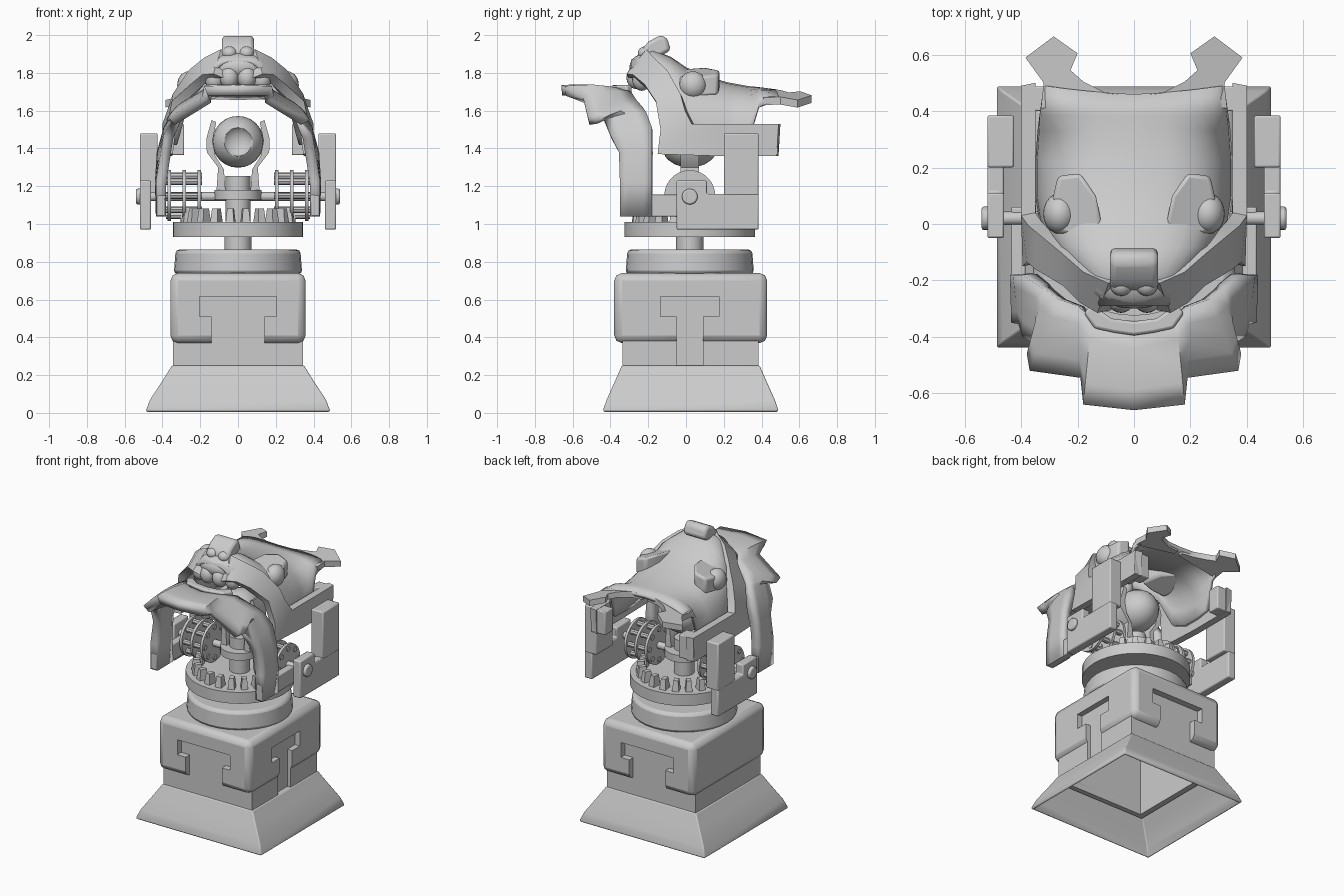
import bpy, bmesh, math
from mathutils import Vector, Matrix

if "Cube" in bpy.data.objects:
    bpy.data.objects.remove(bpy.data.objects["Cube"])

grey = bpy.data.materials.new("stone grey")
grey.diffuse_color = (0.6, 0.6, 0.6, 1)
grey.use_nodes = True
grey.node_tree.nodes["Principled BSDF"].inputs["Base Color"].default_value = grey.diffuse_color
CY = 0.02  # y of the turning axis


def finish(name, bm, smooth=35, bevel=0, solid=0, offset=-1, mirror=False):
    bmesh.ops.recalc_face_normals(bm, faces=bm.faces)
    me = bpy.data.meshes.new(name)
    bm.to_mesh(me)
    bm.free()
    me.materials.append(grey)
    ob = bpy.data.objects.new(name, me)
    bpy.context.collection.objects.link(ob)
    if mirror:
        m = ob.modifiers.new("mirror", 'MIRROR')
        m.use_clip = True
        m.merge_threshold = 0.002
    if solid:
        m = ob.modifiers.new("thickness", 'SOLIDIFY')
        m.thickness, m.offset = solid, offset
    if bevel:
        m = ob.modifiers.new("bevel", 'BEVEL')
        m.width, m.segments = bevel, 2
    bpy.ops.object.select_all(action='DESELECT')
    ob.select_set(True)
    bpy.context.view_layer.objects.active = ob
    if smooth:
        bpy.ops.object.shade_smooth_by_angle(angle=math.radians(smooth))
    return ob


def box(name, lo, hi, **kw):
    bm = bmesh.new()
    lo, hi = Vector(lo), Vector(hi)
    mat = Matrix.Translation((lo + hi) / 2) @ Matrix.Diagonal((*(hi - lo), 1))
    bmesh.ops.create_cube(bm, size=1, matrix=mat)
    return finish(name, bm, **kw)


def add_cyl(bm, c, r, depth, axis='Z', n=32, r2=None):
    rot = Matrix.Rotation(math.pi / 2, 4, 'Y') if axis == 'X' else Matrix()
    bmesh.ops.create_cone(bm, cap_ends=True, segments=n, radius1=r, radius2=r if r2 is None else r2,
                          depth=depth, matrix=Matrix.Translation(c) @ rot)


def cyl(name, c, r, depth, axis='Z', n=32, r2=None, **kw):
    bm = bmesh.new()
    add_cyl(bm, c, r, depth, axis, n, r2)
    return finish(name, bm, **kw)


def balls(name, items, keep=None, **kw):
    """Ellipsoids; keep cuts off the half facing away from that direction."""
    bm = bmesh.new()
    for c, s in items:
        bmesh.ops.create_uvsphere(bm, u_segments=20, v_segments=12, radius=1,
                                  matrix=Matrix.Translation(c) @ Matrix.Diagonal((*s, 1)))
    if keep:
        n = Vector(keep).normalized()
        bmesh.ops.bisect_plane(bm, geom=bm.verts[:] + bm.edges[:] + bm.faces[:],
                               plane_co=Vector(items[0][0]) - n * 0.02, plane_no=n, clear_inner=True)
    return finish(name, bm, **kw)


def prism(name, pts, place, a, b, **kw):
    """Extrude a 2D outline between depths a and b; place maps (u, v, depth) to xyz."""
    bm = bmesh.new()
    rings = [[bm.verts.new(place(u, v, d)) for u, v in pts] for d in (a, b)]
    bm.faces.new(rings[0])
    bm.faces.new(rings[1])
    for i in range(len(pts)):
        j = (i + 1) % len(pts)
        bm.faces.new((rings[0][i], rings[0][j], rings[1][j], rings[1][i]))
    return finish(name, bm, **kw)


def loft(name, rows, close=False, caps=False, **kw):
    bm = bmesh.new()
    vr = [[bm.verts.new(p) for p in row] for row in rows]
    n = len(rows[0])
    for r0, r1 in zip(vr, vr[1:]):
        for i in range(n if close else n - 1):
            j = (i + 1) % n
            bm.faces.new((r0[i], r0[j], r1[j], r1[i]))
    if caps:
        bm.faces.new(vr[0])
        bm.faces.new(vr[-1])
    return finish(name, bm, **kw)


def cut(ob, cutter):
    m = ob.modifiers.new("cut", 'BOOLEAN')
    m.object, m.solver = cutter, 'EXACT'
    cutter.hide_render = True
    cutter.hide_set(True)


def front(u, v, d): return (u, d, v)
def side(u, v, d): return (d, u, v)
def flat(u, v, d): return (u, v, d)


def square(hx, hy, z):
    return [(x * hx, 0.025 + y * hy, z) for x, y in ((-1, -1), (1, -1), (1, 1), (-1, 1))]


# ---- pedestal: hollow flared skirt, core and carved block
loft("skirt", [square(0.488, 0.465, 0.012), square(0.465, 0.445, 0.07), square(0.40, 0.40, 0.17),
               square(0.35, 0.365, 0.25), square(0.31, 0.325, 0.25)],
     close=True, solid=0.02, bevel=0.006)
core = box("pedestal_core", (-0.345, -0.335, 0.2), (0.345, 0.385, 0.6))
block = box("pedestal_block", (-0.358, -0.38, 0.37), (0.358, 0.43, 0.74), bevel=0.04)
cavity = box("cavity_cutter", (-0.305, -0.30, 0.0), (0.305, 0.35, 0.68), smooth=0)
cut(core, cavity)
cut(block, cavity)
tee = [(-0.14, 0.3), (0.14, 0.3), (0.14, 0.51), (0.205, 0.51), (0.205, 0.615),
       (-0.205, 0.615), (-0.205, 0.51), (-0.14, 0.51)]
tee_side = [(CY + u * (0.5 if abs(u) < 0.2 else 0.75), 0.25 if v < 0.4 else v) for u, v in tee]
for cutter in (prism("front_tee_cutter", tee, front, -0.5, -0.335, smooth=0),
               prism("back_tee_cutter", tee, front, 0.385, 0.5, smooth=0),
               prism("side_tee_cutter", tee_side, side, 0.32, 0.5, smooth=0)):
    cut(block, cutter)
cut(core, bpy.data.objects["side_tee_cutter"])
cyl("pedestal_collar", (0, CY, 0.80), 0.34, 0.13, r2=0.33, bevel=0.02)

# ---- turntable with gear teeth
cyl("turning_post", (0, CY, 0.9), 0.072, 0.16)
cyl("turntable", (0, CY, 0.97), 0.345, 0.08, n=40)
bm = bmesh.new()
for i in range(22):
    rot = Matrix.Rotation(i * math.tau / 22, 4, 'Z')
    bmesh.ops.create_cone(bm, cap_ends=True, segments=4, radius1=0.035, radius2=0.024, depth=0.075,
                          matrix=Matrix.Translation((0, CY, 1.045)) @ rot @ Matrix.Translation((0.275, 0, 0))
                          @ Matrix.Diagonal((1.3, 0.9, 1, 1)) @ Matrix.Rotation(math.pi / 4, 4, 'Z'))
finish("gear_teeth", bm, smooth=0)
cyl("hub_post", (0, CY, 1.13), 0.065, 0.25)
cyl("hub_flange", (0, CY, 1.155), 0.125, 0.05)

# ---- axle, end knobs and caged drums
cyl("axle", (0, CY, 1.145), 0.024, 1.06, 'X', 16)
for s in (-1, 1):
    cyl("axle_knob", (s * 0.525, CY, 1.145), 0.042, 0.03, 'X', 16, bevel=0.008)
    bm = bmesh.new()
    for x in (0.205, 0.285, 0.365):
        add_cyl(bm, (s * x, CY, 1.15), 0.135, 0.018, 'X', 28)
    for i in range(8):
        a = i * math.tau / 8
        add_cyl(bm, (s * 0.285, CY + 0.105 * math.cos(a), 1.15 + 0.105 * math.sin(a)), 0.018, 0.19, 'X', 8)
    finish("caged_drum", bm)

# ---- hollowed ball held in a fork
ball = balls("ball", [((0, CY, 1.435), (0.137, 0.16, 0.137))])
cut(ball, balls("ball_cutter", [((0, -0.14, 1.435), (0.085, 0.06, 0.085))]))
prism("fork_prong", [(0.065, 1.16), (0.115, 1.16), (0.105, 1.3), (0.165, 1.38), (0.168, 1.45), (0.14, 1.55),
                     (0.115, 1.54), (0.135, 1.44), (0.12, 1.36), (0.075, 1.29)],
      front, CY - 0.05, CY + 0.05, mirror=True)

# ---- side brackets
prism("side_bracket", [(-0.05, 0.97), (0.385, 0.97), (0.385, 1.16), (0.11, 1.16), (0.11, 1.23), (-0.05, 1.23)],
      side, 0.46, 0.52, mirror=True, bevel=0.008)
box("bracket_arm", (0.425, 0.2, 1.15), (0.52, 0.385, 1.48), mirror=True, bevel=0.008)

# ---- lower jaw: arched shell between a front and a back edge
jaw = [((0.435, -0.35, 1.04), (0.435, -0.18, 1.04)), ((0.435, -0.35, 1.22), (0.44, -0.18, 1.22)),
       ((0.41, -0.355, 1.38), (0.43, -0.18, 1.38)), ((0.395, -0.40, 1.47), (0.395, -0.18, 1.51)),
       ((0.345, -0.43, 1.55), (0.35, -0.21, 1.59)), ((0.38, -0.46, 1.55), (0.32, -0.23, 1.62)),
       ((0.37, -0.52, 1.565), (0.27, -0.265, 1.66)),
       ((0.19, -0.545, 1.67), (0.2, -0.29, 1.70)), ((0.18, -0.64, 1.73), (0.15, -0.33, 1.715)),
       ((0, -0.66, 1.735), (0, -0.37, 1.71))]
rows = []
for f, b in jaw:
    f, b = Vector(f), Vector(b)
    rows.append([f.lerp(b, t) + Vector((0, 0, 0.015 * math.sin(t * math.pi) if f.z > 1.5 else 0))
                 for t in (0, 0.25, 0.5, 0.75, 1)])
loft("lower_jaw", rows, mirror=True, solid=0.055, offset=-1, smooth=40)
box("jaw_foot", (0.385, -0.35, 1.04), (0.435, 0.06, 1.155), mirror=True, bevel=0.006)
prism("lower_gum", [(0, -0.345), (0.08, -0.335), (0.15, -0.285), (0.178, -0.315), (0.14, -0.37), (0.07, -0.385),
                    (0, -0.395)], flat, 1.67, 1.735, mirror=True, bevel=0.01)

# ---- upper head: domed hood, widening backwards, sides tucked inside the cheek band
hood = [(-0.29, 0.13, 1.87, 1.79), (-0.18, 0.19, 1.925, 1.75), (-0.08, 0.285, 1.885, 1.64),
        (0.0, 0.335, 1.83, 1.46), (0.1, 0.35, 1.785, 1.42), (0.22, 0.35, 1.75, 1.42),
        (0.33, 0.342, 1.73, 1.43), (0.385, 0.335, 1.725, 1.62), (0.46, 0.32, 1.715, 1.66)]
rows = []
for y, w, top, low in hood:
    row = []
    for i in range(15):
        a = math.pi * i / 14
        c, s = math.cos(a), math.sin(a)
        back = 0.03 * abs(c) if y > 0.45 else 0
        row.append((w * math.copysign(abs(c) ** 0.7, c), y + back, low + (top - low) * s ** 0.8))
    rows.append(row)
loft("hood", rows, solid=0.025, offset=-1, smooth=50)
prism("rear_horn", [(0.02, 0.42), (0.33, 0.41), (0.32, 0.5), (0.385, 0.59), (0.285, 0.665), (0.2, 0.605),
                    (0.225, 0.545), (0.18, 0.505), (0.1, 0.465), (0.02, 0.455)],
      lambda u, v, d: (u, v, 1.705 + d - 0.05 * max(0, u - 0.15) / 0.2), -0.03, 0.01, mirror=True)

# ---- cheek band from the rear block up to the snout, upper and lower edge
band = [((0.40, 0.49, 1.53), (0.40, 0.48, 1.36)), ((0.40, 0.16, 1.53), (0.40, 0.17, 1.36)),
        ((0.40, 0.03, 1.53), (0.395, -0.15, 1.37)), ((0.375, -0.005, 1.60), (0.38, -0.135, 1.5)),
        ((0.345, -0.03, 1.69), (0.35, -0.16, 1.65)), ((0.26, -0.10, 1.815), (0.25, -0.22, 1.74)),
        ((0.18, -0.17, 1.88), (0.19, -0.28, 1.79)), ((0.09, -0.21, 1.925), (0.13, -0.315, 1.795))]
rows = []
for u, l in band:
    u, l = Vector(u), Vector(l)
    inward = Vector((-0.05, 0.01, -0.02 if u.z > 1.65 else 0))
    rows.append([u, l, l + inward, u + inward])
loft("cheek_band", rows, close=True, caps=True, smooth=30, mirror=True)
box("band_end", (0.285, 0.40, 1.365), (0.398, 0.488, 1.528), mirror=True, bevel=0.006)

# ---- eyes, snout, nose and upper teeth
prism("eye_socket", [(0.19, 0.18), (0.27, 0.17), (0.295, 0.06), (0.275, -0.03), (0.18, -0.05), (0.105, -0.045),
                     (0.135, 0.1)], lambda u, v, d: (u, v, d - 0.32 * (u - 0.1) - 0.25 * max(0, 0.05 - v)),
      1.735, 1.845, mirror=True, bevel=0.015)
balls("eye", [((0.262, 0.037, 1.735), (0.06, 0.073, 0.073))], keep=(0.8, 0, 0.6), mirror=True)
balls("muzzle", [((0, -0.19, 1.83), (0.17, 0.11, 0.08))])
balls("upper_teeth", [((s * x, y, z), (0.05, 0.05, 0.06)) for s in (-1, 1)
                      for x, y, z in ((0.046, -0.265, 1.775), (0.125, -0.235, 1.765))])
prism("nose", [(-0.135, 2.0), (-0.10, 1.985), (-0.08, 1.92), (-0.15, 1.88), (-0.235, 1.875), (-0.235, 1.92),
               (-0.2, 1.965)], side, -0.085, 0.085, bevel=0.022)
balls("nostril_lobe", [((s * 0.045, -0.215, 1.905), (0.04, 0.04, 0.035)) for s in (-1, 1)])
